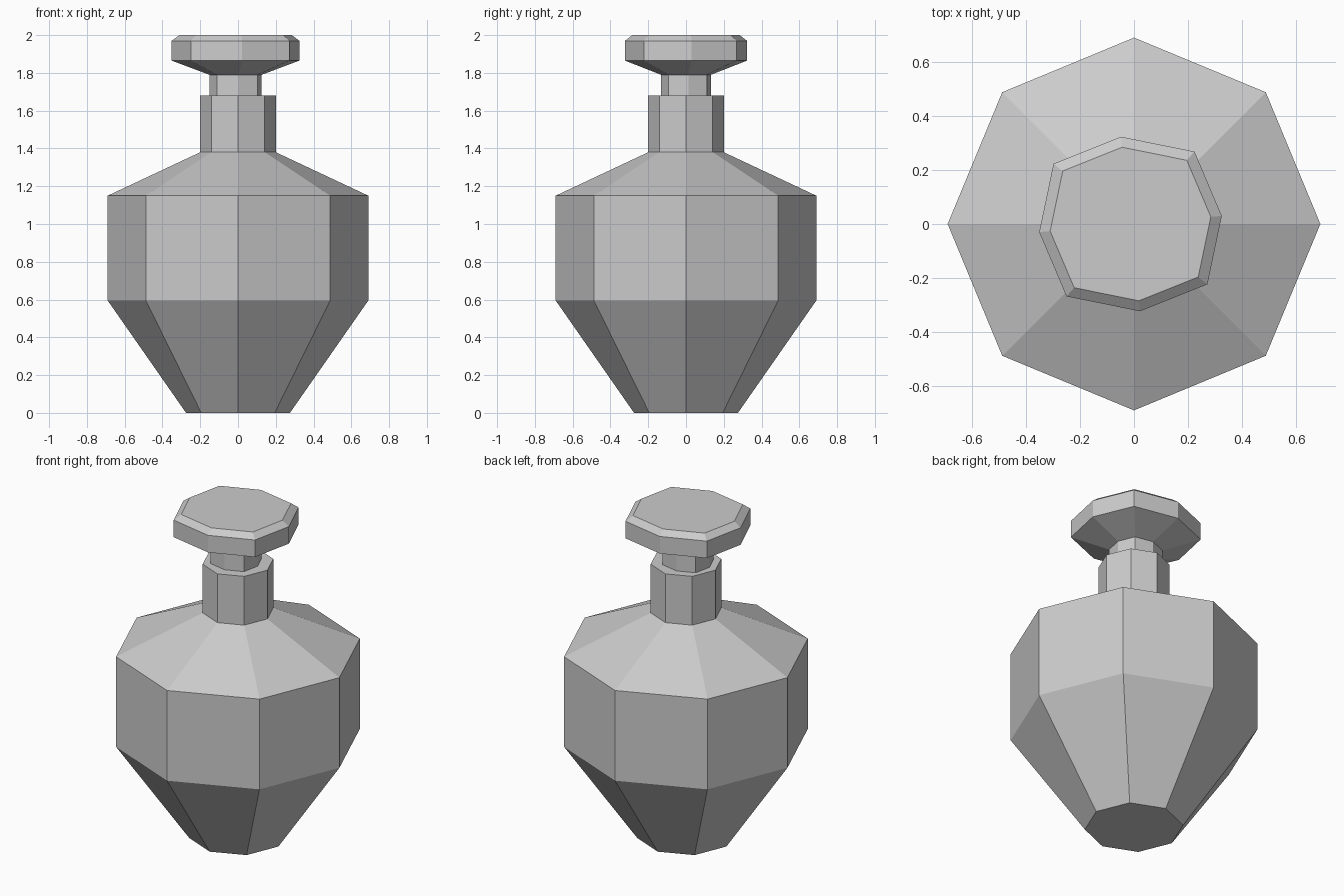
import bpy
import math

cube = bpy.data.objects.get("Cube")
if cube:
    bpy.data.objects.remove(cube, do_unlink=True)

SIDES = 8

grey = bpy.data.materials.new("plain_grey")
colour = (0.6, 0.6, 0.6, 1.0)
grey.diffuse_color = colour
grey.use_nodes = True
grey.node_tree.nodes["Principled BSDF"].inputs["Base Color"].default_value = colour


def stack_rings(name, outline, levels, centre=(0.0, 0.0)):
    """Closed solid from one outline, scaled and stacked at each (scale, z)."""
    n = len(outline)
    verts = [(centre[0] + x * s, centre[1] + y * s, z)
             for s, z in levels for x, y in outline]
    faces = [list(reversed(range(n)))]
    for r in range(len(levels) - 1):
        for i in range(n):
            j = (i + 1) % n
            faces.append([r * n + i, r * n + j, (r + 1) * n + j, (r + 1) * n + i])
    faces.append(list(range(len(verts) - n, len(verts))))
    mesh = bpy.data.meshes.new(name)
    mesh.from_pydata(verts, [], faces)
    mesh.materials.append(grey)
    obj = bpy.data.objects.new(name, mesh)
    bpy.context.collection.objects.link(obj)
    return obj


# Bottle: tapered base, straight belly, sloping shoulder and neck
octagon = [(math.cos(i * math.tau / SIDES), math.sin(i * math.tau / SIDES))
           for i in range(SIDES)]
stack_rings("bottle", octagon,
            [(0.275, 0), (0.69, 0.595), (0.69, 1.15), (0.2, 1.38), (0.2, 1.68)])

# Stopper: slightly uneven octagon, with a stem seated in the neck
half = [(0.338, 0.03), (0.237, 0.268), (-0.035, 0.323), (-0.285, 0.223)]
uneven = half + [(-x, -y) for x, y in half]
stack_rings("stopper", uneven,
            [(0.41, 1.6), (0.41, 1.79), (1, 1.865), (1, 1.97), (0.88, 2)],
            centre=(-0.013, 0.0))
